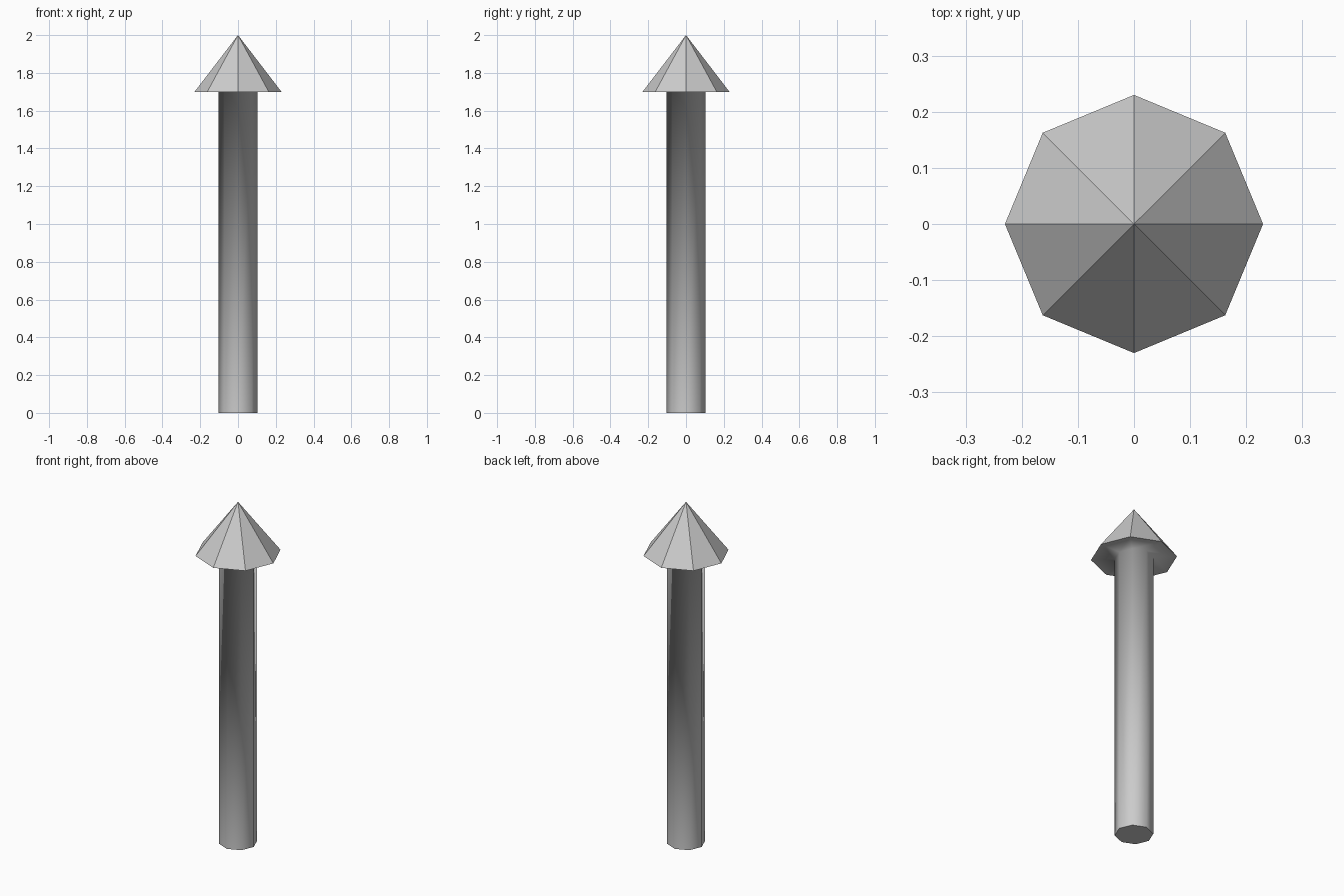
import bpy
import bmesh
from math import cos, sin, tau

if "Cube" in bpy.data.objects:
    bpy.data.objects.remove(bpy.data.objects["Cube"])

SIDES = 8
SHAFT_R, HEAD_R = 0.103, 0.23
HEAD_Z, TIP_Z = 1.70, 2.0

bm = bmesh.new()


def ring(radius, z):
    return [bm.verts.new((radius * cos(tau * i / SIDES),
                          radius * sin(tau * i / SIDES), z)) for i in range(SIDES)]


def bridge(lower, upper, smooth):
    for i in range(SIDES):
        j = (i + 1) % SIDES
        bm.faces.new((lower[i], lower[j], upper[j], upper[i])).smooth = smooth


base = ring(SHAFT_R, 0)
neck = ring(SHAFT_R, HEAD_Z)
rim = ring(HEAD_R, HEAD_Z)
tip = bm.verts.new((0, 0, TIP_Z))

# Flat bottom cap
bm.faces.new(base[::-1])
# Smooth shaft, blending into the underside of the head
bridge(base, neck, True)
bridge(neck, rim, True)
# Faceted pointed head
for i in range(SIDES):
    bm.faces.new((rim[i], rim[(i + 1) % SIDES], tip))

# Keep the cap and rim edges crisp
for loop in (base, rim):
    for i in range(SIDES):
        bm.edges.get((loop[i], loop[(i + 1) % SIDES])).smooth = False

mesh = bpy.data.meshes.new("arrow")
bm.to_mesh(mesh)
bm.free()
bpy.context.collection.objects.link(bpy.data.objects.new("arrow", mesh))
